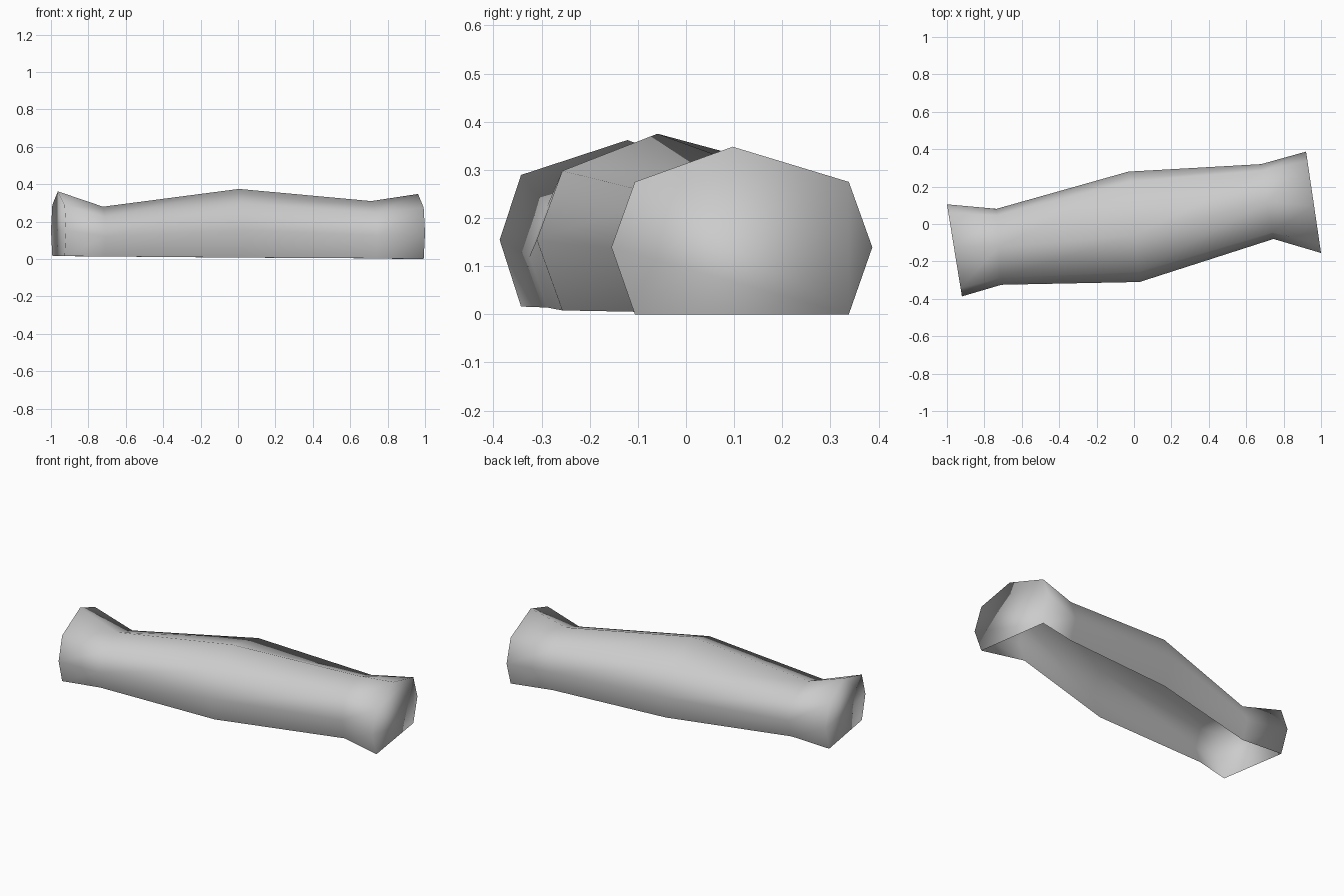
import bpy
import bmesh

cube = bpy.data.objects.get("Cube")
if cube:
    bpy.data.objects.remove(cube)

# Cross-section from one side of the base over the top to the other:
# (across, height fraction); the top point gets its own offset per section
PROFILE = [(-0.82, 0), (-1, 0.4), (-0.82, 0.79), (None, 1),
           (0.82, 0.79), (1, 0.4), (0.82, 0)]

# Sections along the bag: x, x skew, centre y, half width, base z, top z, top offset
SECTIONS = [
    (-0.96, -0.04, -0.141, 0.246, 0.016, 0.362, 0.08),
    (-0.722, -0.013, -0.122, 0.203, 0.014, 0.28, 0.0),
    (0.0, -0.03, -0.015, 0.295, 0.008, 0.375, -0.15),
    (0.713, -0.033, 0.12, 0.2, 0.004, 0.31, 0.0),
    (0.96, -0.04, 0.116, 0.271, 0.0, 0.348, -0.07),
]


def section_points(x, skew, mid, half, base, top, peak):
    for across, rise in PROFILE:
        a = peak if across is None else across
        yield (x + skew * a, mid + half * a, base + (top - base) * rise)


# Sack body: lofted sections, closed ends, open underside
bm = bmesh.new()
rings = [[bm.verts.new(p) for p in section_points(*s)] for s in SECTIONS]
for a, b in zip(rings, rings[1:]):
    for i in range(len(PROFILE) - 1):
        bm.faces.new((a[i], a[i + 1], b[i + 1], b[i]))
bm.faces.new(rings[0])
bm.faces.new(rings[-1])
bmesh.ops.recalc_face_normals(bm, faces=bm.faces)
# Keep the outside facing out, judged by a top face
bm.faces.ensure_lookup_table()
bm.normal_update()
if bm.faces[2].normal.z < 0:
    bmesh.ops.reverse_faces(bm, faces=bm.faces)
for f in bm.faces:
    f.smooth = True

mesh = bpy.data.meshes.new("sack_body")
bm.to_mesh(mesh)
bm.free()
sack = bpy.data.objects.new("sack_body", mesh)
bpy.context.collection.objects.link(sack)

# Plain grey cloth
cloth = bpy.data.materials.new("grey_cloth")
cloth.use_nodes = True
grey = (0.6, 0.6, 0.6, 1)
cloth.diffuse_color = grey
cloth.node_tree.nodes["Principled BSDF"].inputs["Base Color"].default_value = grey
mesh.materials.append(cloth)
